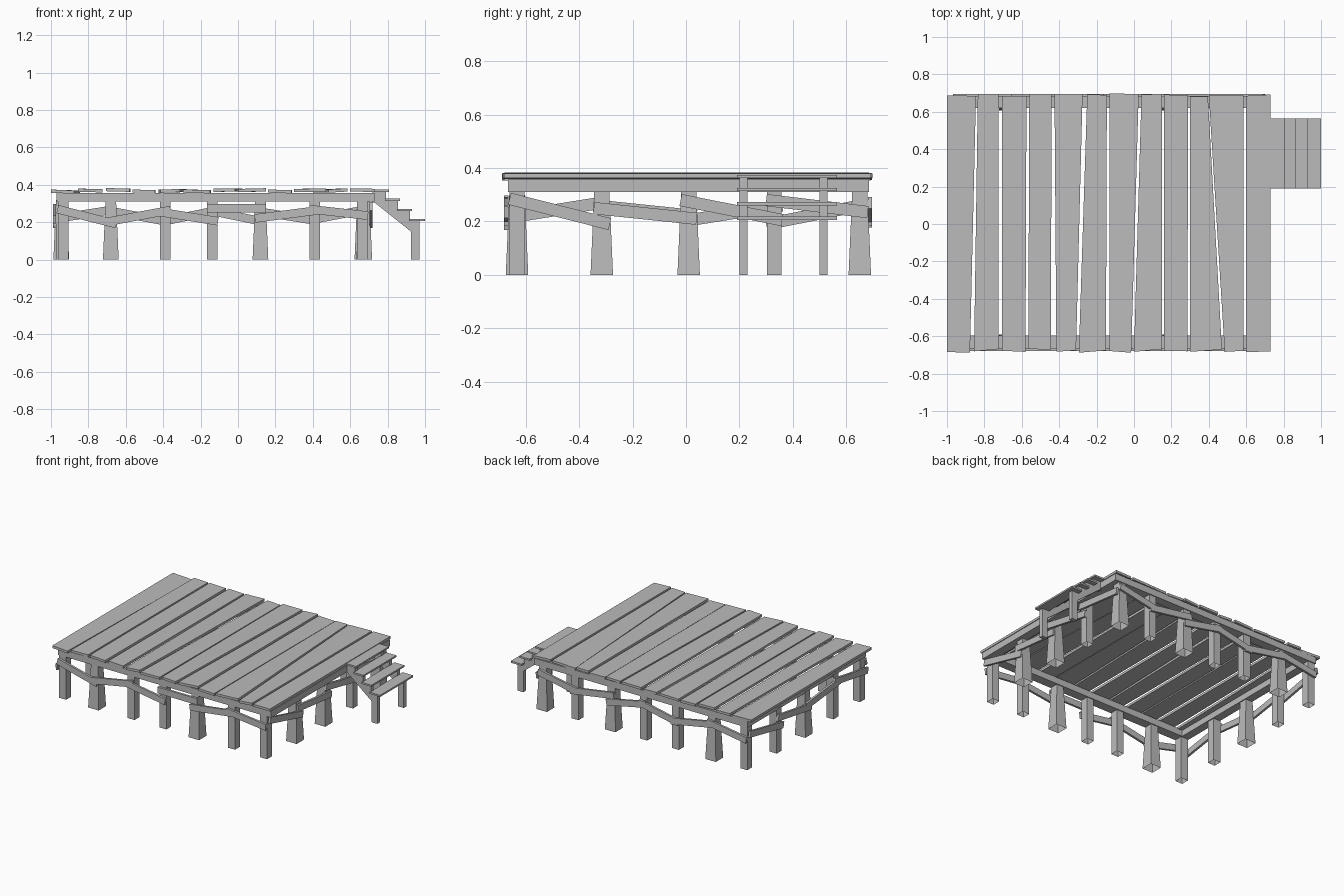
import bpy, bmesh, random
from mathutils import Vector

random.seed(4)
if "Cube" in bpy.data.objects:
    bpy.data.objects.remove(bpy.data.objects["Cube"], do_unlink=True)

wood = bpy.data.materials.new("weathered grey wood")
GREY = (0.5, 0.5, 0.5, 1)
wood.diffuse_color = GREY
wood.use_nodes = True
wood.node_tree.nodes["Principled BSDF"].inputs["Base Color"].default_value = GREY


def loft(name, low, high, open_bottom=False):
    """Solid between two matching polygons."""
    bm = bmesh.new()
    a = [bm.verts.new(p) for p in low]
    b = [bm.verts.new(p) for p in high]
    n = len(a)
    bm.faces.new(b)
    if not open_bottom:
        bm.faces.new(a[::-1])
    for i in range(n):
        j = (i + 1) % n
        bm.faces.new((a[i], a[j], b[j], b[i]))
    bmesh.ops.recalc_face_normals(bm, faces=bm.faces)
    me = bpy.data.meshes.new(name)
    bm.to_mesh(me)
    bm.free()
    me.materials.append(wood)
    ob = bpy.data.objects.new(name, me)
    bpy.context.collection.objects.link(ob)
    return ob


def rect(x0, x1, y0, y1, z):
    return [(x0, y0, z), (x1, y0, z), (x1, y1, z), (x0, y1, z)]


def box(name, x0, x1, y0, y1, z0, z1):
    return loft(name, rect(x0, x1, y0, y1, z0), rect(x0, x1, y0, y1, z1))


def post(name, x, y, flared):
    t, b = 0.028, 0.042 if flared else 0.028
    loft(name, rect(x - b, x + b, y - b, y + b, 0),
         rect(x - t, x + t, y - t, y + t, 0.32), open_bottom=True)


def brace(name, p, q, out, h=0.045, thick=0.016):
    """Slanted board from p to q, lying flat against the posts."""
    p, q, out = Vector(p), Vector(q), Vector(out)
    up = (q - p).cross(out).normalized() * h / 2
    face = [p - up, q - up, q + up, p + up]
    loft(name, face, [v + out * thick for v in face])


# Deck planks: left and right edge at the front, then at the back, and height
planks = [
    (-1.0, -.877, -1.0, -.845, .355), (-.855, -.725, -.835, -.725, .361),
    (-.705, -.58, -.705, -.575, .364), (-.565, -.445, -.56, -.44, .356),
    (-.415, -.31, -.425, -.275, .359), (-.295, -.15, -.25, -.145, .356),
    (-.13, -.015, -.13, .025, .363), (0, .15, .04, .15, .363),
    (.16, .285, .16, .29, .356), (.30, .47, .30, .395, .362),
    (.485, .585, .40, .585, .361), (.60, .73, .60, .73, .363)]
for i, (a, b, c, d, z) in enumerate(planks):
    f = [-.675 + random.uniform(-.015, .008) for _ in range(2)]
    r = [.69 + random.uniform(-.008, .008) for _ in range(2)]
    tilt = random.uniform(-.003, .003)
    low = [(a, f[0], z - tilt), (b, f[1], z + tilt),
           (d, r[1], z + tilt), (c, r[0], z - tilt)]
    loft(f"deck_plank_{i + 1}", low, [(x, y, h + .017) for x, y, h in low])

# Perimeter beams
box("front_beam", -.97, .73, -.665, -.597, .31, .357)
box("back_beam", -.97, .73, .62, .685, .31, .357)
box("left_beam", -.97, -.91, -.597, .62, .31, .357)
box("right_beam", .665, .73, -.597, .62, .31, .357)

# Posts
xs = [-.935, -.68, -.39, -.137, .12, .41, .665]
ys = [-.63, -.315, .01, .33, .65]
for i, x in enumerate(xs):
    post(f"front_post_{i + 1}", x, -.632, i in (1, 4))
    post(f"back_post_{i + 1}", x, .65, i in (1, 4, 6))
for i in (1, 2, 3):
    post(f"left_post_{i}", -.945, ys[i], i == 2)
    post(f"right_post_{i}", .675, ys[i], i in (1, 2))

# Slanted braces: heights at both ends of each span
front = [(.27, .19), (.2, .265), (.255, .205), (.275, .275), (.22, .265), (.27, .235)]
back = [(.22, .27), (.265, .2), (.2, .265), (.265, .2), (.26, .205), (.21, .27)]
right = [(.285, .19), (.25, .21), (.28, .205), (.28, .235)]
left = [(.215, .275), (.26, .22), (.2, .26), (.19, .265)]
E = .03
for i, (x0, x1) in enumerate(zip(xs, xs[1:])):
    for side, hs, y, o in (("front", front, -.664, -1), ("back", back, .68, 1)):
        brace(f"{side}_brace_{i + 1}", (x0 - E, y, hs[i][0]),
              (x1 + E, y, hs[i][1]), (0, o, 0))
for i, (y0, y1) in enumerate(zip(ys, ys[1:])):
    for side, hs, x, o in (("left", left, -.974, -1), ("right", right, .704, 1)):
        brace(f"{side}_brace_{i + 1}", (x, y0 - E, hs[i][0]),
              (x, y1 + E, hs[i][1]), (o, 0, 0))

# Stairs: two notched stringers with legs, four treads
stringer = [(.72, .362), (.79, .362), (.79, .314), (.855, .314), (.855, .26),
            (.92, .26), (.92, .206), (.97, .206), (.97, 0), (.925, 0),
            (.925, .15), (.73, .305), (.72, .305)]
for side, y in (("front", .2), ("back", .5)):
    loft(f"{side}_stringer", [(x, y, z) for x, z in stringer],
         [(x, y + .03, z) for x, z in stringer])
treads = [(.73, .807, .362), (.785, .866, .314), (.85, .93, .26), (.915, 1.0, .206)]
for i, (x0, x1, z) in enumerate(treads):
    box(f"stair_tread_{i + 1}", x0, x1, .19, .565, z, z + .012)
